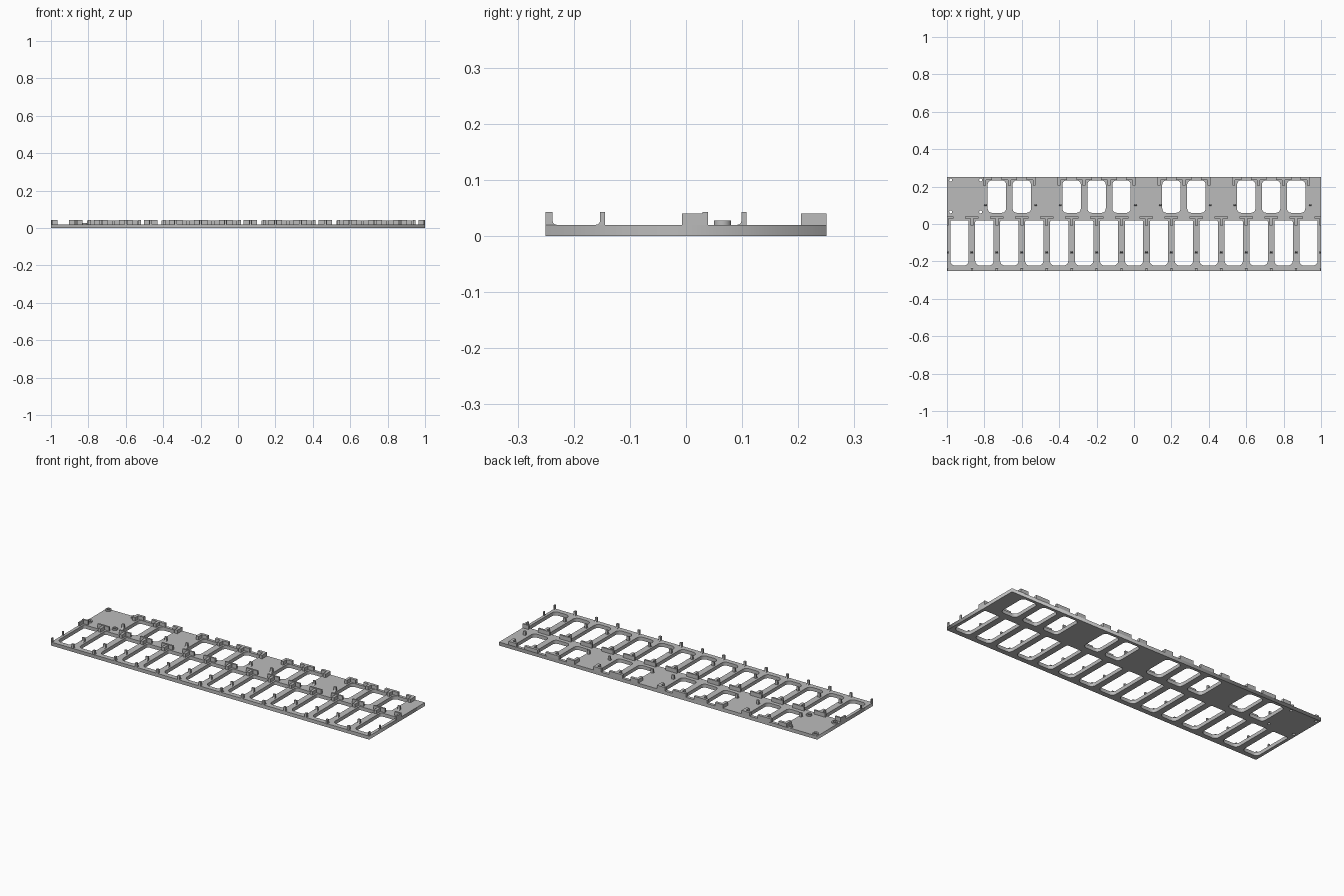
import bpy, bmesh, math

if "Cube" in bpy.data.objects:
    bpy.data.objects.remove(bpy.data.objects["Cube"])

grey = bpy.data.materials.new("light_grey")
grey.diffuse_color = (0.5, 0.5, 0.5, 1)
grey.use_nodes = True
grey.node_tree.nodes["Principled BSDF"].inputs["Base Color"].default_value = grey.diffuse_color

PITCH = 2 / 15            # spacing of the front slots
TOP = 0.02                # plate thickness
GROUPS = [(2, 3), (5, 6, 7), (9, 10), (12, 13, 14)]   # back slots, on slot boundaries
POSTS = [(x, y) for x in (-0.98, -0.82) for y in (0.235, 0.065)]


def edge_x(i):
    return -1 + i * PITCH


def finish(name, bm):
    bmesh.ops.recalc_face_normals(bm, faces=bm.faces)
    me = bpy.data.meshes.new(name)
    bm.to_mesh(me)
    bm.free()
    me.materials.append(grey)
    ob = bpy.data.objects.new(name, me)
    bpy.context.collection.objects.link(ob)
    return ob


def rounded(x0, x1, y0, y1, r_low, r_high):
    """Outline of a rectangle with rounded corners."""
    pts = []
    corners = [(x1, y1, -1, -1, r_high, 0), (x0, y1, 1, -1, r_high, 90),
               (x0, y0, 1, 1, r_low, 180), (x1, y0, -1, 1, r_low, 270)]
    for cx, cy, sx, sy, r, start in corners:
        for k in range(6):
            a = math.radians(start + 18 * k)
            pts.append((cx + sx * r + r * math.cos(a), cy + sy * r + r * math.sin(a)))
    return pts


def circle(cx, cy, r, n=20):
    return [(cx + r * math.cos(2 * math.pi * k / n),
             cy + r * math.sin(2 * math.pi * k / n)) for k in range(n)]


def slab(name, outlines, z0, z1):
    """Extrude filled outlines; nested outlines become holes."""
    cu = bpy.data.curves.new(name, 'CURVE')
    cu.dimensions = '2D'
    cu.fill_mode = 'BOTH'
    cu.extrude = (z1 - z0) / 2
    for pts in outlines:
        sp = cu.splines.new('POLY')
        sp.points.add(len(pts) - 1)
        for p, (x, y) in zip(sp.points, pts):
            p.co = (x, y, 0, 1)
        sp.use_cyclic_u = True
    tmp = bpy.data.objects.new(name + "_outline", cu)
    bpy.context.collection.objects.link(tmp)
    dg = bpy.context.evaluated_depsgraph_get()
    me = bpy.data.meshes.new_from_object(tmp.evaluated_get(dg))
    bm = bmesh.new()
    bm.from_mesh(me)
    bpy.data.objects.remove(tmp)
    bpy.data.curves.remove(cu)
    bpy.data.meshes.remove(me)
    bmesh.ops.remove_doubles(bm, verts=bm.verts, dist=1e-5)
    bmesh.ops.translate(bm, verts=bm.verts, vec=(0, 0, (z0 + z1) / 2))
    return finish(name, bm)


def add_box(bm, x0, x1, y0, y1, z0, z1):
    x0, x1 = max(x0, -1), min(x1, 1)
    vs = bmesh.ops.create_cube(bm, size=1)["verts"]
    for v in vs:
        v.co = (x0 if v.co.x < 0 else x1, y0 if v.co.y < 0 else y1, z0 if v.co.z < 0 else z1)


def add_peg(bm, x, y_flat, d, width, depth):
    """Upright peg with a small curved foot on the side d (+1 back, -1 front)."""
    x0, x1 = max(x - width / 2, -1), min(x + width / 2, 1)
    prof = [(0, TOP - 0.002), (0, 0.043), (depth, 0.043)]
    r = 0.008
    prof += [(depth + r - r * math.cos(a), TOP + r - r * math.sin(a))
             for a in (0, math.pi / 6, math.pi / 3, math.pi / 2)]
    prof.append((depth + r, TOP - 0.002))
    vs = [bm.verts.new((x0, y_flat + d * u, z)) for u, z in prof]
    f = bm.faces.new(vs)
    out = bmesh.ops.extrude_face_region(bm, geom=[f])["geom"]
    for v in out:
        if isinstance(v, bmesh.types.BMVert):
            v.co.x = x1


# Base plate with both rows of slots and the screw holes
outlines = [[(-1, -0.25), (1, -0.25), (1, 0.25), (-1, 0.25)]]
for i in range(15):
    c = edge_x(i + 0.5)
    outlines.append(rounded(c - 0.049, c + 0.049, -0.222, 0.02, 0.025, 0.01))
for g in GROUPS:
    for i in g:
        c = edge_x(i)
        outlines.append(rounded(c - 0.049, c + 0.049, 0.06, 0.233, 0.022, 0.022))
outlines += [circle(x, y, 0.008) for x, y in POSTS]
slab("base_plate", outlines, 0, TOP)

# Hollow screw posts
for x, y in POSTS:
    slab("screw_post", [circle(x, y, 0.0155), circle(x, y, 0.008)], TOP, 0.028)

# T-shaped guides along the middle, pegs along the front slots
mid, pegs = bmesh.new(), bmesh.new()
for i in range(16):
    x = edge_x(i)
    add_box(mid, x - 0.036, x + 0.036, 0.029, 0.039, TOP - 0.002, 0.043)
    add_box(mid, x - 0.008, x + 0.008, -0.007, 0.03, TOP - 0.002, 0.04)
    add_peg(pegs, x, -0.25, 1, 0.012, 0.012)
    add_peg(pegs, x, -0.144, -1, 0.014, 0.009)
finish("middle_guides", mid)

# T-shaped guides along the back edge (half-width at group ends), pegs beside groups
back = bmesh.new()
for g in GROUPS:
    first, last = g[0] - 0.5, g[-1] + 0.5
    for k in range(len(g) + 1):
        x = edge_x(first + k)
        left = 0.008 if k == 0 else 0.042
        right = 0.008 if k == len(g) else 0.042
        add_box(back, x - left, x + right, 0.235, 0.25, TOP - 0.002, 0.04)
        add_box(back, x - 0.008, x + 0.008, 0.205, 0.236, TOP - 0.002, 0.04)
    for x in (edge_x(first) + 0.006, edge_x(last) + 0.008):
        add_peg(pegs, x, 0.108, -1, 0.014, 0.009)
finish("back_guides", back)
finish("slot_pegs", pegs)
